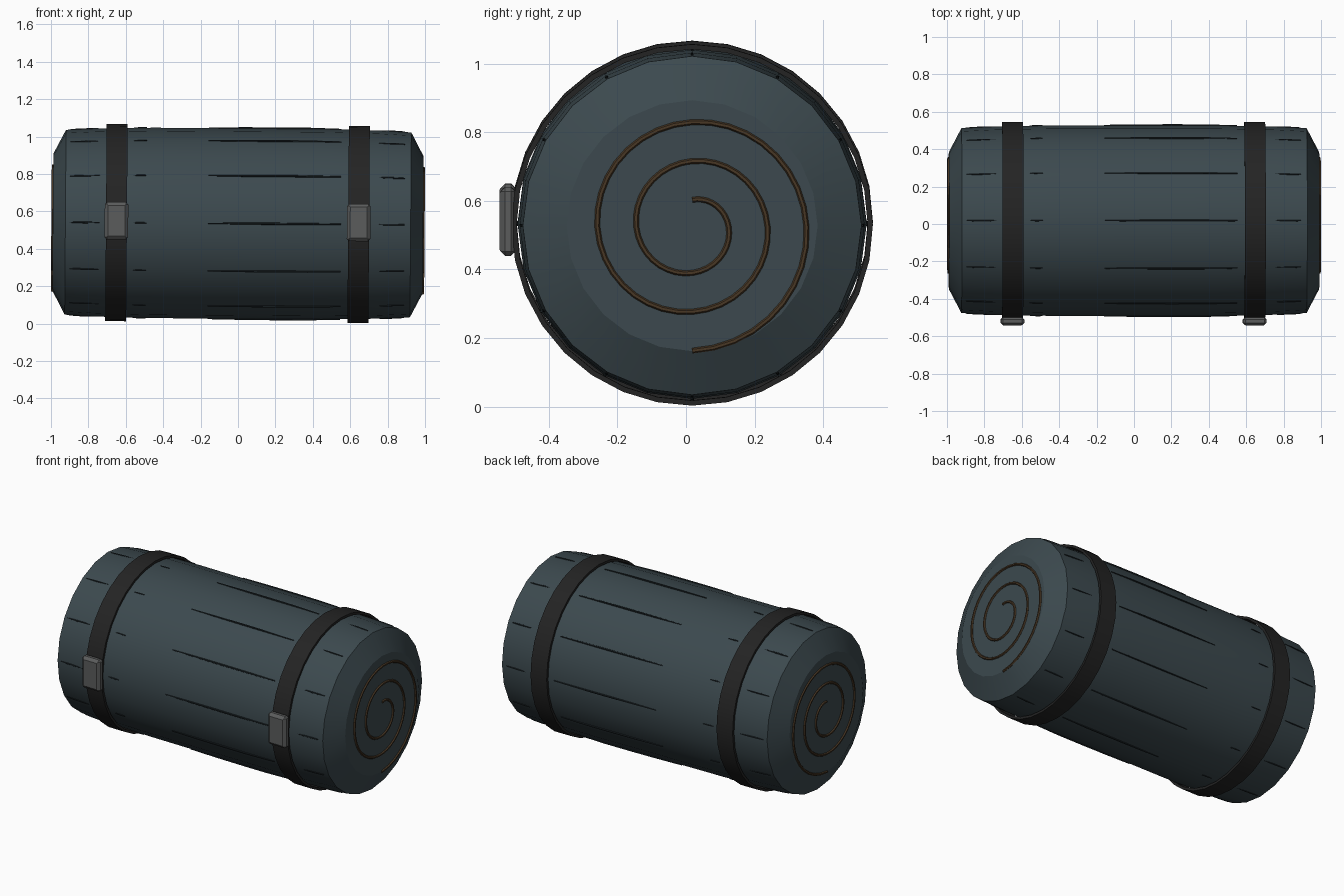
import bpy, bmesh, math
from mathutils import Matrix, Vector

if "Cube" in bpy.data.objects:
    bpy.data.objects.remove(bpy.data.objects["Cube"])

# Roll axis runs along x, with a very slight sag towards +x
PLACE = Matrix.Translation((0, 0.018, 0.535)) @ Matrix.Rotation(0.0075, 4, 'Y')


def material(name, rgb):
    m = bpy.data.materials.new(name)
    m.diffuse_color = (*rgb, 1)
    m.use_nodes = True
    m.node_tree.nodes["Principled BSDF"].inputs["Base Color"].default_value = m.diffuse_color
    return m


FABRIC = material("slate_fabric", (0.045, 0.067, 0.077))
SEAM = material("dark_seam", (0.012, 0.018, 0.021))
WEB = material("black_webbing", (0.017, 0.017, 0.017))
METAL = material("grey_buckle", (0.105, 0.108, 0.108))
CORD = material("brown_cord", (0.065, 0.038, 0.018))


def finish(name, bm, mat, angle):
    bmesh.ops.recalc_face_normals(bm, faces=bm.faces)
    me = bpy.data.meshes.new(name)
    bm.to_mesh(me)
    bm.free()
    me.materials.append(mat)
    ob = bpy.data.objects.new(name, me)
    bpy.context.collection.objects.link(ob)
    ob.matrix_world = PLACE
    bpy.ops.object.select_all(action='DESELECT')
    ob.select_set(True)
    bpy.context.view_layer.objects.active = ob
    bpy.ops.object.shade_smooth_by_angle(angle=math.radians(angle))
    return ob


def lathe(bm, profile, sides, closed):
    """Revolve (x, radius) points about the x axis; cap the ends if not closed."""
    rings = []
    for x, r in profile:
        rings.append([bm.verts.new((x, r * math.sin(math.tau * i / sides),
                                    r * math.cos(math.tau * i / sides))) for i in range(sides)])
    pairs = list(zip(rings, rings[1:]))
    if closed:
        pairs.append((rings[-1], rings[0]))
    else:
        bm.faces.new(rings[0])
        bm.faces.new(rings[-1])
    for a, b in pairs:
        for i in range(sides):
            j = (i + 1) % sides
            bm.faces.new((a[i], a[j], b[j], b[i]))


def tube(bm, points, radii, sides=6):
    """Sweep a small polygon along a path."""
    rings = []
    for k, p in enumerate(points):
        t = (points[min(k + 1, len(points) - 1)] - points[max(k - 1, 0)]).normalized()
        u = t.cross(Vector((1, 0, 0)) if abs(t.x) < 0.7 else Vector((0, 0.6, 0.8))).normalized()
        v = t.cross(u)
        rings.append([bm.verts.new(p + radii[k] * (u * math.cos(math.tau * i / sides)
                                                   + v * math.sin(math.tau * i / sides)))
                      for i in range(sides)])
    for a, b in zip(rings, rings[1:]):
        for i in range(sides):
            j = (i + 1) % sides
            bm.faces.new((a[i], a[j], b[j], b[i]))
    bm.faces.new(rings[0])
    bm.faces.new(rings[-1])


# Rolled body with chamfered ends
HALF = [(0.99, 0.366), (0.923, 0.494), (0.75, 0.503), (0.45, 0.509)]
bm = bmesh.new()
lathe(bm, [(-x, r) for x, r in HALF] + HALF[::-1], 24, False)
finish("rolled_body", bm, FABRIC, 24)


def body_radius(x):
    x = abs(x)
    return 0.509 if x < 0.45 else 0.509 - (x - 0.45) * 0.0317


# Seam creases: twelve rows of thin tapered dashes
bm = bmesh.new()
for row in range(12):
    a = math.tau * row / 12
    for x0, x1, thick in ((-0.9, -0.74, 0.005), (-0.56, -0.49, 0.004),
                          (-0.16, 0.55, 0.006), (0.74, 0.89, 0.005)):
        pts, radii = [], []
        for k in range(5):
            x = x0 + (x1 - x0) * k / 4
            r = body_radius(x) + 0.001
            pts.append(Vector((x, r * math.sin(a), r * math.cos(a))))
            radii.append(thick * (0.4, 0.85, 1, 0.9, 0.6)[k])
        tube(bm, pts, radii)
finish("seam_creases", bm, SEAM, 40)

for side, x in (("left", -0.65), ("right", 0.645)):
    # Strap band around the roll
    bm = bmesh.new()
    w = 0.056
    lathe(bm, [(x - w, 0.512), (x - w, 0.527), (x + w, 0.527), (x + w, 0.512)], 32, True)
    finish(side + "_strap", bm, WEB, 30)

    # Buckle block with bevelled edges and a raised front plate
    bm = bmesh.new()
    bmesh.ops.create_cube(bm, size=1, matrix=Matrix.Translation((x, -0.537, 0.01))
                          @ Matrix.Diagonal((0.126, 0.042, 0.2, 1)))
    bmesh.ops.bevel(bm, geom=bm.edges[:], offset=0.012, segments=1, affect='EDGES')
    front = min(bm.faces, key=lambda f: f.calc_center_median().y)
    bmesh.ops.inset_individual(bm, faces=[front], thickness=0.008, depth=0.004)
    finish(side + "_buckle", bm, METAL, 20)

# Spiral cord on both ends
bm = bmesh.new()
for s in (-1, 1):
    pts = []
    for k in range(91):
        turns = 2.5 * k / 90
        r = 0.078 + 0.1135 * turns
        a = math.tau * turns
        pts.append(Vector((s * 0.991, r * math.sin(a), r * math.cos(a) - 0.003)))
    tube(bm, pts, [0.008] * len(pts))
finish("end_spirals", bm, CORD, 40)
